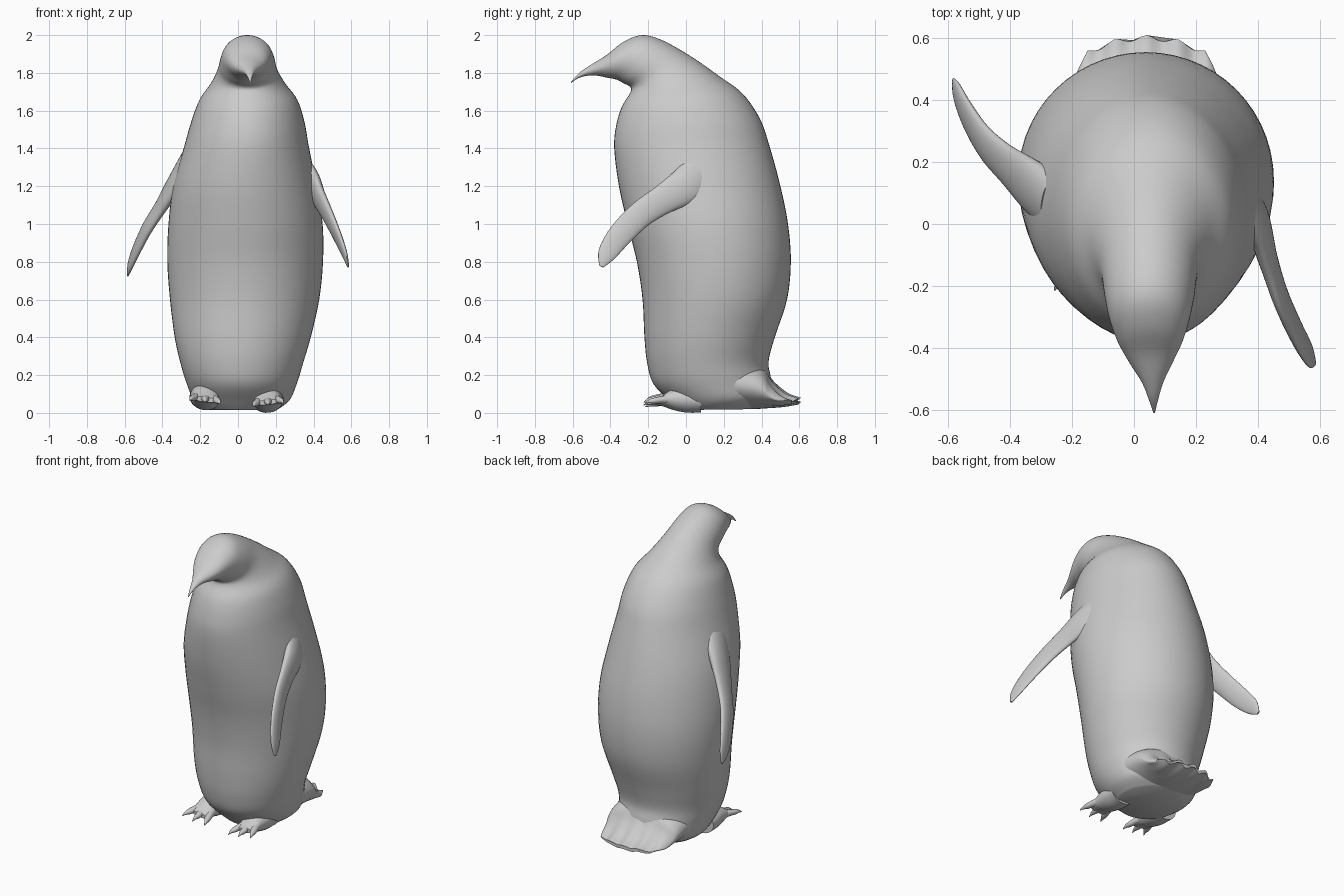
import bpy, math
from mathutils import Vector, Matrix


def catmull(rows, steps):
    """Smoothly interpolate rows of numbers."""
    out, n = [], len(rows)
    for i in range(n - 1):
        a, b, c, d = (rows[max(0, min(n - 1, i + k))] for k in (-1, 0, 1, 2))
        for s in range(steps):
            t = s / steps
            out.append([0.5 * (2 * q + (r - p) * t + (2 * p - 5 * q + 4 * r - e) * t * t
                               + (3 * q - p - 3 * r + e) * t ** 3)
                        for p, q, r, e in zip(a, b, c, d)])
    return out + [list(rows[-1])]


def loft(name, sections, steps=5, segs=40, shape=None):
    """Skin elliptical sections given as (centre, half axis u, half axis v)."""
    rows = catmull([[*c, *u, *v] for c, u, v in sections], steps)
    verts, faces = [], []
    for r in rows:
        c, u, v = Vector(r[:3]), Vector(r[3:6]), Vector(r[6:])
        for k in range(segs):
            a = math.tau * k / segs
            p = c + u * math.cos(a) + v * math.sin(a)
            verts.append(shape(p) if shape else p)
    for i in range(len(rows) - 1):
        for k in range(segs):
            m = (k + 1) % segs
            faces.append((i * segs + k, i * segs + m, (i + 1) * segs + m, (i + 1) * segs + k))
    faces.append(tuple(range(segs))[::-1])
    faces.append(tuple(range((len(rows) - 1) * segs, len(rows) * segs)))
    mesh = bpy.data.meshes.new(name)
    mesh.from_pydata(verts, [], faces)
    ob = bpy.data.objects.new(name, mesh)
    bpy.context.collection.objects.link(ob)
    bpy.context.view_layer.objects.active = ob
    ob.select_set(True)
    bpy.ops.object.mode_set(mode='EDIT')
    bpy.ops.mesh.select_all(action='SELECT')
    bpy.ops.mesh.normals_make_consistent(inside=False)
    bpy.ops.object.mode_set(mode='OBJECT')
    bpy.ops.object.shade_smooth_by_angle(angle=math.radians(50))
    ob.select_set(False)
    return ob


def profile_sections(rows):
    """Rows: front y, front z, back y, back z, centre x, half width."""
    return [((x, (fy + by) / 2, (fz + bz) / 2), (0, (by - fy) / 2, (bz - fz) / 2), (w, 0, 0))
            for fy, fz, by, bz, x, w in rows]


# Body, neck, head and beak in one bending loft
loft("body_and_head", profile_sections([
    (-0.03, 0.015, 0.36, 0.02, 0.02, 0.19),
    (-0.08, 0.06, 0.45, 0.08, 0.02, 0.255),
    (-0.17, 0.15, 0.45, 0.18, 0.02, 0.295),
    (-0.205, 0.26, 0.437, 0.27, 0.02, 0.325),
    (-0.22, 0.40, 0.47, 0.40, 0.025, 0.36),
    (-0.23, 0.60, 0.535, 0.60, 0.035, 0.395),
    (-0.26, 0.80, 0.555, 0.80, 0.038, 0.412),
    (-0.31, 1.00, 0.54, 1.00, 0.04, 0.408),
    (-0.355, 1.20, 0.50, 1.20, 0.037, 0.38),
    (-0.38, 1.40, 0.44, 1.42, 0.045, 0.33),
    (-0.37, 1.52, 0.39, 1.56, 0.052, 0.30),
    (-0.34, 1.62, 0.30, 1.69, 0.055, 0.26),
    (-0.295, 1.695, 0.18, 1.78, 0.053, 0.20),
    (-0.295, 1.725, 0.03, 1.885, 0.05, 0.16),
    (-0.33, 1.745, -0.12, 1.97, 0.05, 0.145),
    (-0.37, 1.765, -0.23, 2.00, 0.05, 0.13),
    (-0.42, 1.775, -0.33, 1.965, 0.052, 0.105),
    (-0.47, 1.785, -0.42, 1.895, 0.055, 0.07),
    (-0.52, 1.785, -0.50, 1.845, 0.06, 0.035),
    (-0.57, 1.772, -0.565, 1.80, 0.063, 0.015),
    (-0.61, 1.745, -0.607, 1.755, 0.065, 0.003),
]), segs=56)


# Fan tail with a scalloped feather edge
def feathers(p):
    t = max(0, min(1, (p.y - 0.42) / 0.18))
    x = p.x - 0.04
    p.y -= t * (0.018 * (1 - math.cos(x * 62)) / 2 + 1.3 * x * x)
    p.z += t * 0.008 * math.cos(x * 62)
    return p


loft("tail", profile_sections([
    (0.20, 0.02, 0.26, 0.30, 0.03, 0.26),
    (0.34, 0.02, 0.40, 0.25, 0.03, 0.255),
    (0.44, 0.025, 0.465, 0.165, 0.035, 0.24),
    (0.53, 0.035, 0.54, 0.10, 0.04, 0.225),
    (0.61, 0.05, 0.61, 0.072, 0.04, 0.19),
]), segs=64, shape=feathers)


# Flippers: flat blades swept along a path
def flipper(name, side, path):
    half_w = (0.11, 0.10, 0.078, 0.07, 0.064, 0.048, 0.012)
    thick = (0.06, 0.042, 0.03, 0.025, 0.02, 0.014, 0.005)
    pts = [Vector(p) for p in path]
    secs = []
    for i, p in enumerate(pts):
        d = (pts[min(i + 1, 6)] - pts[max(i - 1, 0)]).normalized()
        w = d.cross(Vector((side, 0, 0))).normalized()
        secs.append((p, w * half_w[i], d.cross(w) * thick[i]))
    loft(name, secs, segs=32)


flipper("right_flipper", 1, [(0.32, 0.10, 1.30), (0.395, 0.01, 1.21), (0.435, -0.12, 1.13),
                             (0.475, -0.24, 1.05), (0.525, -0.35, 0.94),
                             (0.565, -0.42, 0.84), (0.583, -0.448, 0.775)])
flipper("left_flipper", -1, [(-0.25, 0.06, 1.33), (-0.335, 0.125, 1.21), (-0.41, 0.19, 1.09),
                             (-0.48, 0.26, 0.98), (-0.535, 0.345, 0.87),
                             (-0.57, 0.42, 0.785), (-0.583, 0.462, 0.73)])


# Feet: ankle pad plus three clawed toes
def foot(name, x, lift, side):
    place = Matrix.Translation((x, 0, lift)) @ Matrix.Rotation(-side * 0.12, 4, 'Y')
    pad = [(0.08, 0.065, 0.065, 0.085), (0.0, 0.07, 0.07, 0.082), (-0.07, 0.07, 0.055, 0.072),
           (-0.12, 0.063, 0.03, 0.066), (-0.155, 0.055, 0.014, 0.06)]
    loft(name + "_pad", [((0, y, z), (0, 0, h), (w, 0, 0)) for y, z, h, w in pad],
         segs=24).matrix_world = place
    for label, a in (("inner", -side * 0.3), ("middle", 0), ("outer", side * 0.3)):
        toe = [(-0.08, 0.066, 0.026, 0.026), (-0.14, 0.062, 0.02, 0.022),
               (-0.185, 0.055, 0.016, 0.018), (-0.21, 0.052, 0.011, 0.01),
               (-0.235, 0.04, 0.002, 0.002)]
        loft(f"{name}_{label}_toe", [((0, y + 0.02, z), (0, 0, h), (w, 0, 0)) for y, z, h, w in toe],
             segs=14).matrix_world = place @ Matrix.Translation((a * 0.06, -0.01, 0)) \
            @ Matrix.Rotation(a, 4, 'Z')


foot("left_foot", -0.18, 0.016, -1)
foot("right_foot", 0.165, 0.002, 1)
